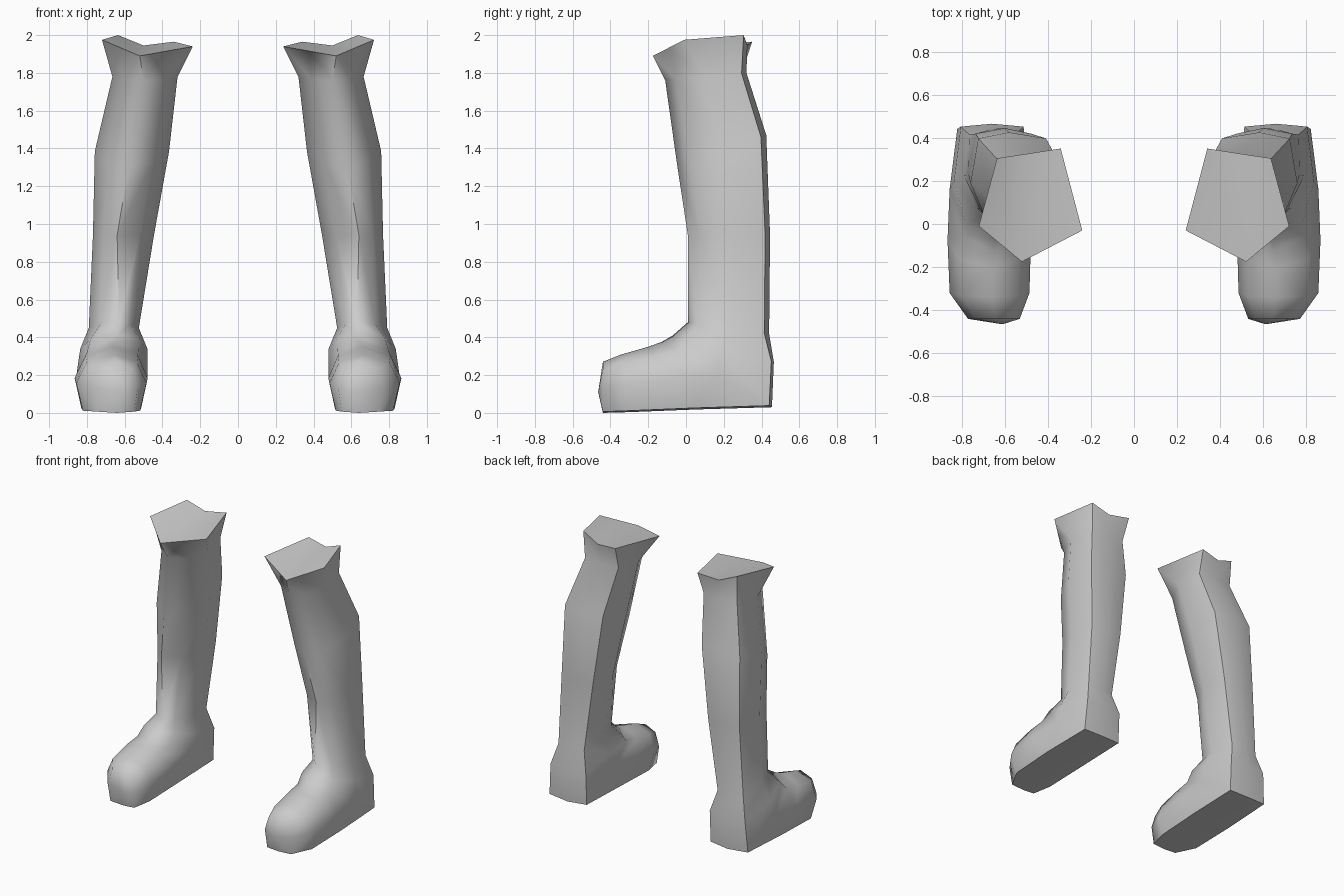
import bpy, bmesh, math
from mathutils import Vector

cube = bpy.data.objects.get("Cube")
if cube:
    bpy.data.objects.remove(cube, do_unlink=True)

# One plain grey for everything
grey = bpy.data.materials.new("plain_grey")
grey.use_nodes = True
colour = (0.6, 0.6, 0.6, 1.0)
grey.diffuse_color = colour
bsdf = grey.node_tree.nodes["Principled BSDF"]
bsdf.inputs["Base Color"].default_value = colour
bsdf.inputs["Roughness"].default_value = 0.7

# Flared, uneven rim: front, front-outer, outer, back-outer, back, back-inner, inner, front-inner
RIM = [(.52, -.175, 1.89), (.62, -.09, 1.93), (.72, -.01, 1.975), (.635, .305, 2.0),
       (.50, .325, 1.945), (.34, .35, 1.965), (.24, -.03, 1.94), (.38, -.10, 1.915)]

# Sections from knee to toe: front (x, y, z), back (x, y, z), inner x, outer x
CALF = [
    ((.50, -.11, 1.76), (.48, .32, 1.80), .32, .665),
    ((.58, -.045, 1.30), (.58, .425, 1.47), .365, .758),
    ((.64, .01, .94), (.60, .445, .94), .445, .768),
    ((.63, .01, .48), (.66, .44, .42), .525, .79),
]
FOOT = [
    ((.64, -.07, .41), (.66, .465, .27), .48, .835),
    ((.65, -.13, .375), (.66, .455, .03), .48, .855),
    ((.66, -.20, .35), (.67, .05, .018), .478, .865),
    ((.66, -.34, .31), (.67, -.30, .004), .485, .855),
    ((.64, -.44, .27), (.64, -.44, .0), .53, .77),
]
TOE_TIP = (.61, -.465, .11)


def section(front, back, inner, outer, tf, sf, tb, sb):
    """Eight points round a section; t runs front to back, s runs from middle to side."""
    f, b = Vector(front), Vector(back)
    points = []
    for t, s, side in ((0, 0, outer), (tf, sf, outer), (.5, 1, outer), (tb, sb, outer),
                       (1, 0, inner), (tb, sb, inner), (.5, 1, inner), (tf, sf, inner)):
        p = f.lerp(b, t)
        p.x += (side - p.x) * s
        points.append(p)
    return points


def build_leg(name, sign):
    rings = [[Vector(p) for p in RIM]]
    rings += [section(*r, .14, .6, .94, .8) for r in CALF]
    rings += [section(*r, .14, .72, .975, .82) for r in FOOT]

    bm = bmesh.new()
    loops = [[bm.verts.new((p.x * sign, p.y, p.z)) for p in ring] for ring in rings]
    # Walls of the leg and foot
    for a, b in zip(loops, loops[1:]):
        for i in range(8):
            j = (i + 1) % 8
            bm.faces.new((a[i], a[j], b[j], b[i]))
    # Rounded toe end
    tip = bm.verts.new((TOE_TIP[0] * sign, TOE_TIP[1], TOE_TIP[2]))
    for i in range(8):
        bm.faces.new((loops[-1][i], loops[-1][(i + 1) % 8], tip))
    # Top closed by a shallow fold from the front corner to the back dip
    top = loops[0]
    for i in range(1, 7):
        bm.faces.new((top[0], top[i + 1], top[i]))
    bmesh.ops.recalc_face_normals(bm, faces=bm.faces)

    mesh = bpy.data.meshes.new(name)
    bm.to_mesh(mesh)
    bm.free()
    mesh.materials.append(grey)
    obj = bpy.data.objects.new(name, mesh)
    bpy.context.collection.objects.link(obj)
    bpy.ops.object.select_all(action='DESELECT')
    obj.select_set(True)
    bpy.context.view_layer.objects.active = obj
    bpy.ops.object.shade_smooth_by_angle(angle=math.radians(62))


build_leg("left_leg", 1)
build_leg("right_leg", -1)
